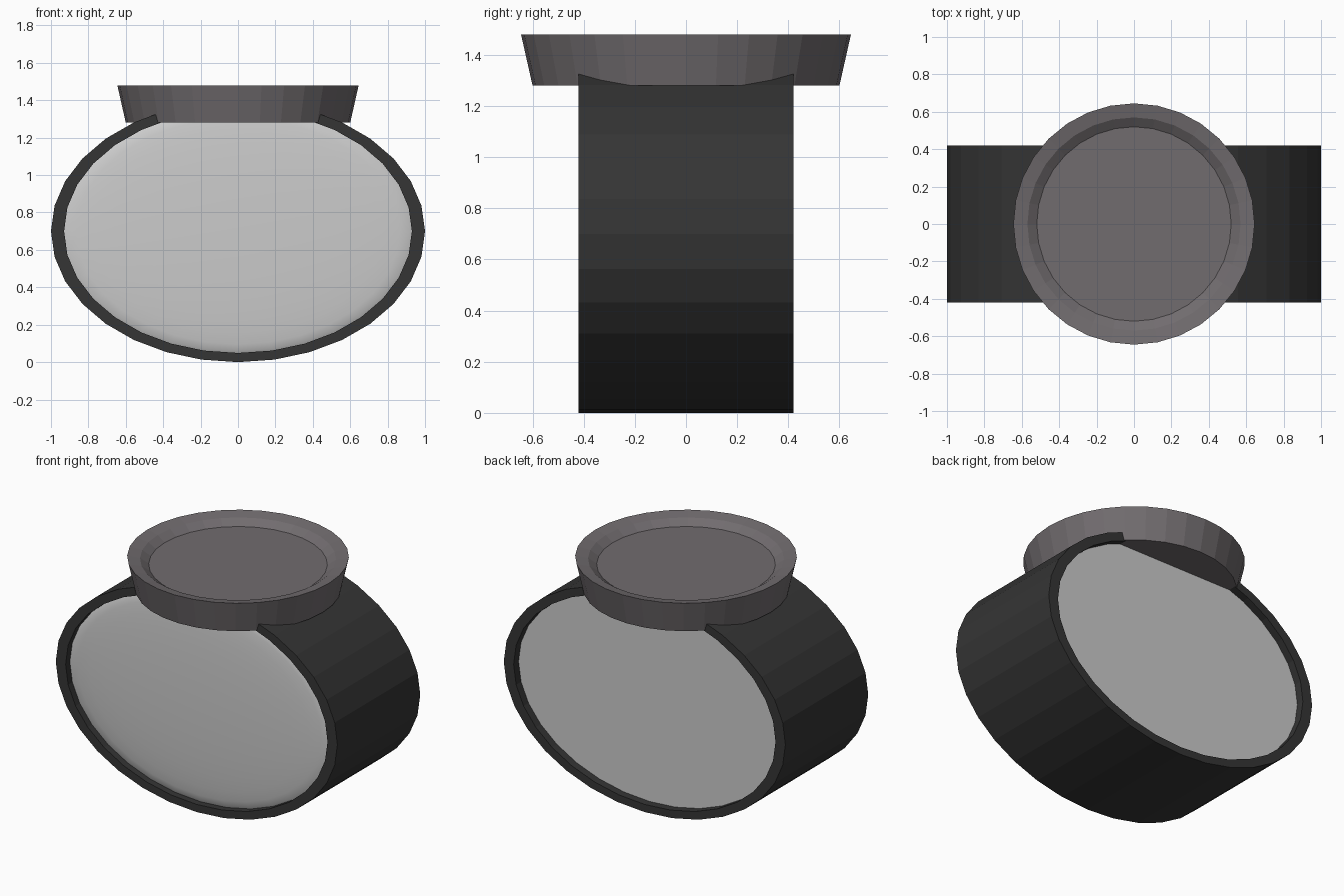
import bpy, math

if "Cube" in bpy.data.objects:
    bpy.data.objects.remove(bpy.data.objects["Cube"])

SEG = 32


def material(name, color):
    m = bpy.data.materials.new(name)
    m.diffuse_color = (*color, 1)
    m.use_nodes = True
    m.node_tree.nodes["Principled BSDF"].inputs["Base Color"].default_value = m.diffuse_color
    return m


def lathe(name, profile, place, mat=None, closed=False, smooth=None):
    """Spin (radius, height) points; place() maps the spun point into the model."""
    verts, rings = [], []
    for r, h in profile:
        n = 1 if r == 0 else SEG
        rings.append([len(verts) + i for i in range(n)])
        for i in range(n):
            a = 2 * math.pi * i / SEG
            verts.append(place(r * math.cos(a), r * math.sin(a), h))
    pairs = list(zip(rings, rings[1:]))
    if closed:
        pairs.append((rings[-1], rings[0]))
    faces = []
    for a, b in pairs:
        for i in range(SEG):
            j = (i + 1) % SEG
            face = [a[i % len(a)], a[j % len(a)], b[j % len(b)], b[i % len(b)]]
            faces.append(list(dict.fromkeys(face)))
    me = bpy.data.meshes.new(name)
    me.from_pydata(verts, [], faces)
    ob = bpy.data.objects.new(name, me)
    bpy.context.collection.objects.link(ob)
    if mat:
        me.materials.append(mat)
    # consistent outward normals
    bpy.context.view_layer.objects.active = ob
    ob.select_set(True)
    bpy.ops.object.mode_set(mode='EDIT')
    bpy.ops.mesh.select_all(action='SELECT')
    bpy.ops.mesh.normals_make_consistent(inside=False)
    bpy.ops.object.mode_set(mode='OBJECT')
    if smooth:
        bpy.ops.object.shade_smooth_by_angle(angle=math.radians(smooth))
    ob.select_set(False)
    return ob


def along_y(u, v, h):
    return (u, h, 0.7 + 0.7 * v)


def upright(u, v, h):
    return (u, v, h)


dark = material("dark_shell", (0.035, 0.035, 0.035))
warm = material("warm_grey", (0.165, 0.15, 0.158))

# oval drum shell, open at both ends
lathe("drum_shell", [(1, -0.42), (1, 0.42), (0.93, 0.42), (0.93, -0.42)],
      along_y, dark, closed=True)

# gently domed front glass and flat back panel, one closed body in the shell
dome = [(0.935 * math.sin(t), -0.375 - 0.04 * math.cos(t))
        for t in (math.pi / 2 * k / 8 for k in range(9))]
lathe("glass_and_back_panel", dome + [(0.935, 0.37), (0, 0.37)],
      along_y, smooth=40)

# shallow flared dish on top
lathe("top_dish", [(0, 1.28), (0.6, 1.28), (0.645, 1.48), (0.57, 1.465),
                   (0.52, 1.43), (0, 1.43)], upright, warm)
